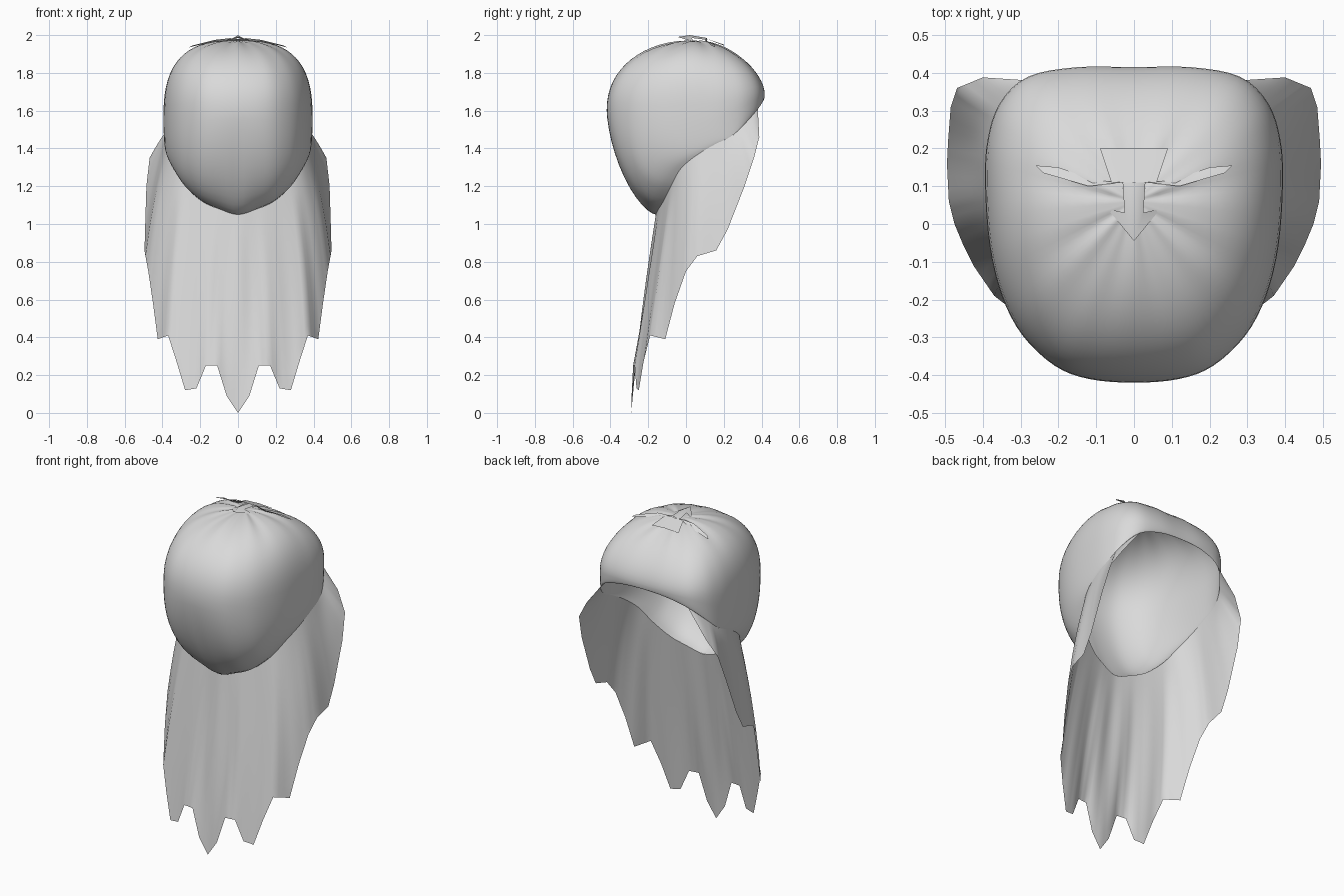
import bpy, bmesh, math
from mathutils import Vector

old = bpy.data.objects.get("Cube")
if old:
    bpy.data.objects.remove(old, do_unlink=True)

cloth = bpy.data.materials.new("pale_grey_cloth")
cloth.use_nodes = True
GREY = (0.7, 0.7, 0.7, 1)
cloth.diffuse_color = GREY
cloth.node_tree.nodes["Principled BSDF"].inputs["Base Color"].default_value = GREY

# Guide curves for the left half, running from the front to the back
WIDEST = [(0, -.42, 1.6), (.12, -.41, 1.6), (.21, -.375, 1.6), (.295, -.295, 1.58),
          (.35, -.19, 1.56), (.382, -.06, 1.55), (.394, .1, 1.56), (.388, .22, 1.6),
          (.355, .32, 1.65), (.28, .39, 1.68), (.15, .415, 1.69), (0, .415, 1.69)]
NECK = [(0, -.16, 1.05), (.1, -.145, 1.08), (.19, -.12, 1.12), (.28, -.08, 1.2),
        (.34, -.03, 1.29), (.375, .05, 1.36), (.387, .15, 1.42), (.383, .24, 1.465),
        (.355, .31, 1.53), (.28, .38, 1.61), (.15, .405, 1.65), (0, .41, 1.66)]
HEM = [(0, -.29, 0), (.06, -.288, .09), (.11, -.28, .25), (.17, -.272, .25),
       (.22, -.262, .13), (.28, -.25, .12), (.325, -.225, .27), (.37, -.19, .41),
       (.425, -.11, .39), (.45, -.06, .58), (.475, 0, .75), (.49, .06, .83),
       (.495, .16, .86), (.492, .22, .97), (.485, .31, 1.2), (.468, .36, 1.35),
       (.4, .388, 1.46), (.28, .38, 1.61)]
CROWN = Vector((0, .06, 1.97))


def smooth_point(points, u):
    """Catmull-Rom point on a half curve whose ends are mirrored in x."""
    last = len(points) - 1
    i = min(int(u), last - 1)
    t = u - i

    def at(k):
        x, y, z = points[last - abs(last - abs(k))]
        return Vector((-x if k < 0 or k > last else x, y, z))

    a, b, c, d = (at(i + k) for k in (-1, 0, 1, 2))
    return b + .5 * t * (c - a + t * (2 * a - 5 * b + 4 * c - d + t * (3 * (b - c) + d - a)))


def make_object(name, verts, faces):
    """Mesh half, mirrored in x and smooth shaded."""
    mesh = bpy.data.meshes.new(name)
    mesh.from_pydata(verts, [], faces)
    bm = bmesh.new()
    bm.from_mesh(mesh)
    bmesh.ops.remove_doubles(bm, verts=bm.verts, dist=.0005)
    bmesh.ops.recalc_face_normals(bm, faces=bm.faces)
    bm.to_mesh(mesh)
    bm.free()
    mesh.materials.append(cloth)
    obj = bpy.data.objects.new(name, mesh)
    bpy.context.collection.objects.link(obj)
    mirror = obj.modifiers.new("mirror", 'MIRROR')
    mirror.use_clip = True
    bpy.ops.object.select_all(action='DESELECT')
    obj.select_set(True)
    bpy.context.view_layer.objects.active = obj
    bpy.ops.object.shade_smooth_by_angle(angle=math.radians(60))


def make_sheet(name, columns):
    """Sheet of quads through equal-length columns of points."""
    rows = len(columns[0])
    verts = [p for column in columns for p in column]
    faces = [(c * rows + r, (c + 1) * rows + r, (c + 1) * rows + r + 1, c * rows + r + 1)
             for c in range(len(columns) - 1) for r in range(rows - 1)]
    make_object(name, verts, faces)


# Hood: bulging meridians from the gathered crown to the tilted neck line
def hood_column(u, upper=16, lower=12):
    wide, neck = smooth_point(WIDEST, u), smooth_point(NECK, u)
    turn = math.atan2(wide.x, -(wide.y - CROWN.y))
    side, ahead = math.sin(turn) ** 2, math.cos(turn)
    # The crown is boxy at the sides and slopes off towards the back corners
    fullness = 1.95 + .85 * side ** 2 + ahead * (.25 + .3 * side)
    column = []
    for k in range(upper + 1):
        angle = math.pi / 2 * k / upper
        out = math.sin(angle) ** (2 / fullness)
        up = math.cos(angle) ** (2 / fullness) if k < upper else 0
        p = CROWN.lerp(wide, out)
        p.z = wide.z + (CROWN.z - wide.z) * up
        # Pleats fade away from the crown
        pleat = math.cos(turn * 9) + .6 * math.cos(turn * 16)
        p.z += .014 * pleat * out * math.exp(-(out / .5) ** 2)
        column.append(p)
    # The chin tapers almost straight into the neck, the cheeks stay round
    power = 1.3 - .4 * min(1, u / 3)
    for k in range(1, lower + 1):
        angle = math.pi / 2 * k / lower
        down, spread = math.sin(angle) ** power, max(0, math.cos(angle)) ** power
        p = neck.lerp(wide, spread)
        p.z = wide.z + (neck.z - wide.z) * down
        column.append(p)
    return column


STEPS = 4
spans = len(WIDEST) - 1
make_sheet("hood", [hood_column(i / STEPS) for i in range(spans * STEPS + 1)])


# Skirt: hangs from the neck to a ragged hem, open at the back
def skirt_column(u, rows=14):
    last = len(HEM) - 1
    i = min(int(u), last - 1)
    hem = Vector(HEM[i]).lerp(Vector(HEM[i + 1]), u - i)
    neck = smooth_point(NECK, 9 * (u / last) ** 1.2)
    fade = max(0, 1 - u / 8)
    column = []
    for r in range(rows + 1):
        t = r / rows
        p = neck.lerp(hem, t)
        # Long soft folds across the front, deepest midway down
        p.y -= .01 * math.sin(math.pi * t) * math.cos(u * 1.57) * fade
        p.x += .012 * math.sin(math.pi * t) * math.sin(math.pi * u / last)
        column.append(p)
    return column


make_sheet("skirt", [skirt_column(i / 3) for i in range((len(HEM) - 1) * 3 + 1)])

# Gathered knot: front tongue, side creases and a folded flap behind
make_object("front_tongue",
            [(0, .11, 1.985), (.03, .11, 1.975), (.025, .03, 1.985), (0, -.045, 1.99),
             (0, .02, 2), (.07, .04, 1.965)],
            [(0, 1, 2, 4), (4, 2, 3), (2, 5, 3)])
make_object("side_crease",
            [(.03, .11, 1.985), (.12, .1, 1.975), (.24, .135, 1.945), (.26, .155, 1.935),
             (.2, .15, 1.95), (.1, .115, 1.955)],
            [(0, 1, 5), (1, 2, 4, 5), (2, 3, 4)])
make_object("back_flap",
            [(0, .11, 1.98), (.06, .11, 1.98), (.09, .2, 1.945), (0, .2, 1.95)],
            [(0, 1, 2, 3)])
